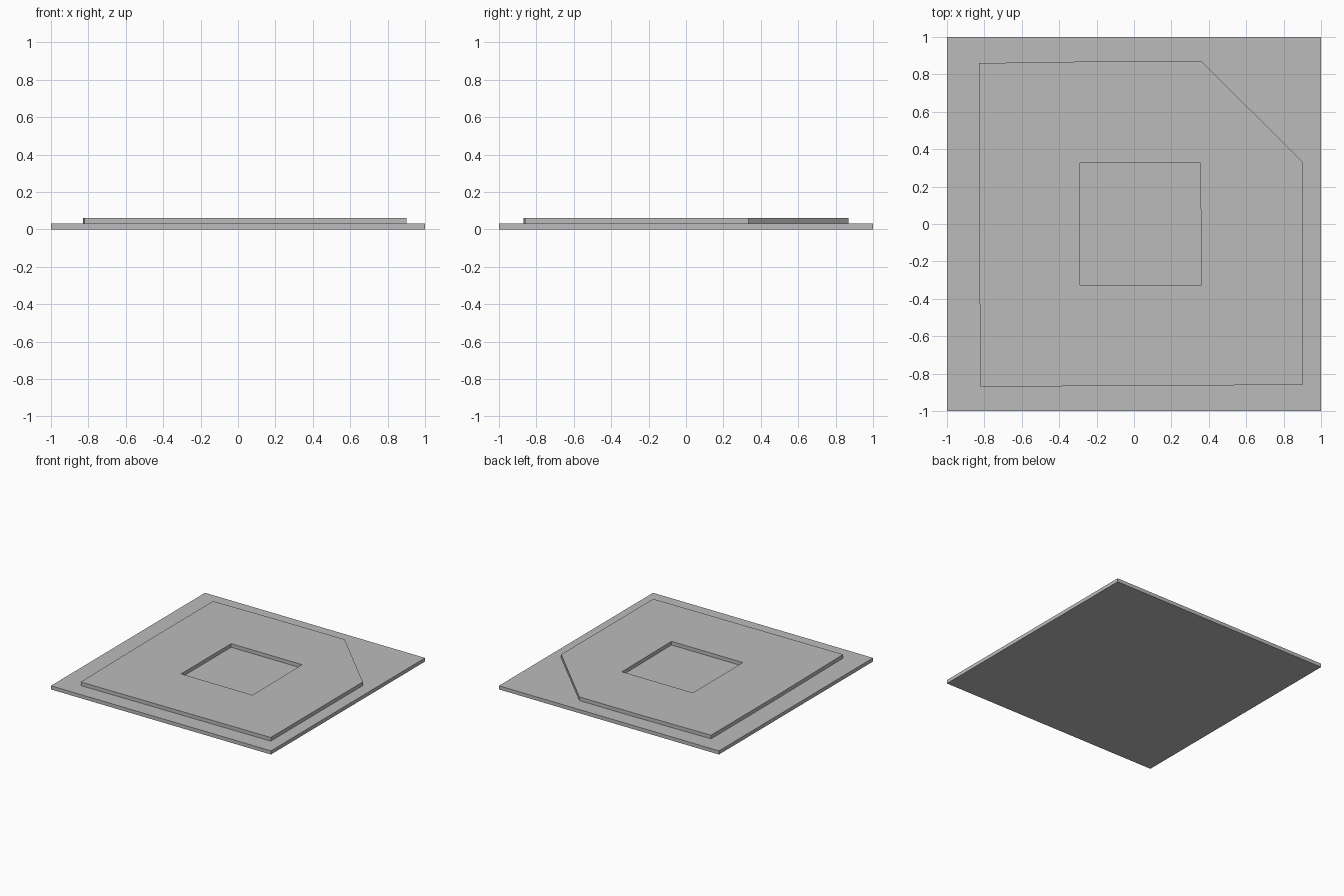
import bpy, bmesh

if "Cube" in bpy.data.objects:
    bpy.data.objects.remove(bpy.data.objects["Cube"])

T = 0.03  # thickness of each layer

grey = bpy.data.materials.new("plain_grey")
grey.diffuse_color = (0.5, 0.5, 0.5, 1)
grey.use_nodes = True
grey.node_tree.nodes["Principled BSDF"].inputs["Base Color"].default_value = grey.diffuse_color


def slab(name, loops, z0, z1):
    """Flat slab from an outer outline and optional hole outlines."""
    bm = bmesh.new()
    edges = []
    for loop in loops:
        vs = [bm.verts.new((x, y, z0)) for x, y in loop]
        edges += [bm.edges.new((a, b)) for a, b in zip(vs, vs[1:] + vs[:1])]
    bmesh.ops.triangle_fill(bm, edges=edges, use_beauty=True, use_dissolve=False)
    out = bmesh.ops.extrude_face_region(bm, geom=bm.faces[:], use_keep_orig=True)
    top = [g for g in out["geom"] if isinstance(g, bmesh.types.BMVert)]
    bmesh.ops.translate(bm, verts=top, vec=(0, 0, z1 - z0))
    bmesh.ops.recalc_face_normals(bm, faces=bm.faces[:])
    mesh = bpy.data.meshes.new(name)
    bm.to_mesh(mesh)
    bm.free()
    mesh.materials.append(grey)
    ob = bpy.data.objects.new(name, mesh)
    bpy.context.collection.objects.link(ob)
    return ob


# Square ground plate
slab("base_plate", [[(-1, -1), (1, -1), (1, 1), (-1, 1)]], 0, T)

# Raised plate with a cut corner and a square opening
outline = [(-0.82, -0.87), (0.90, -0.86), (0.90, 0.335), (0.36, 0.87),
           (-0.15, 0.87), (-0.83, 0.86), (-0.83, 0.07)]
opening = [(-0.29, -0.325), (0.36, -0.325), (0.355, 0.325), (-0.29, 0.325)]
slab("raised_plate", [outline, opening], T, 2 * T)
